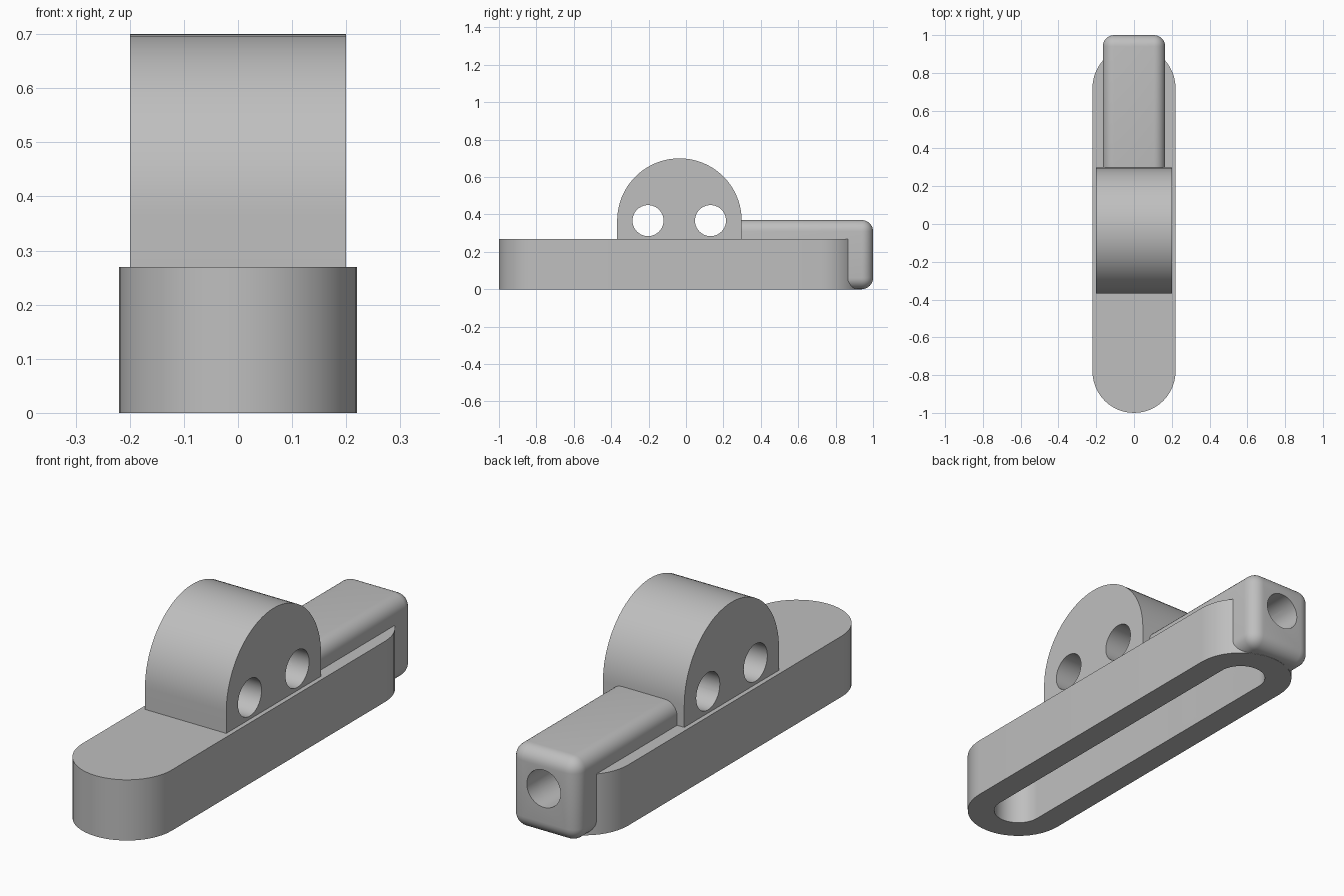
import bpy, bmesh
from math import pi, sin, cos
from mathutils import Vector

if "Cube" in bpy.data.objects:
    bpy.data.objects.remove(bpy.data.objects["Cube"])

grey = bpy.data.materials.new("plain grey")
grey.use_nodes = True
colour = (0.52, 0.52, 0.52, 1)
grey.diffuse_color = colour
grey.node_tree.nodes["Principled BSDF"].inputs["Base Color"].default_value = colour


def arc(cu, cv, r, start, end, n):
    return [(cu + r * cos(start + (end - start) * i / n),
             cv + r * sin(start + (end - start) * i / n)) for i in range(n + 1)]


def prism(name, profile, axis, low, high):
    """Extrude a closed profile along x, y or z."""
    place = {"x": lambda u, v, w: (w, u, v),
             "y": lambda u, v, w: (u, w, v),
             "z": lambda u, v, w: (u, v, w)}[axis]
    bm = bmesh.new()
    face = bm.faces.new([bm.verts.new(place(u, v, low)) for u, v in profile])
    ext = bmesh.ops.extrude_face_region(bm, geom=[face])["geom"]
    verts = [g for g in ext if isinstance(g, bmesh.types.BMVert)]
    bmesh.ops.translate(bm, verts=verts, vec=Vector(place(0, 0, high - low)))
    bmesh.ops.recalc_face_normals(bm, faces=bm.faces)
    mesh = bpy.data.meshes.new(name)
    bm.to_mesh(mesh)
    bm.free()
    mesh.materials.append(grey)
    obj = bpy.data.objects.new(name, mesh)
    bpy.context.collection.objects.link(obj)
    return obj


def apply_modifier(obj, kind, **settings):
    mod = obj.modifiers.new(kind.title(), kind)
    for key, value in settings.items():
        setattr(mod, key, value)
    bpy.ops.object.select_all(action="DESELECT")
    bpy.context.view_layer.objects.active = obj
    obj.select_set(True)
    bpy.ops.object.modifier_apply(modifier=mod.name)


def cut(obj, *cutters):
    for cutter in cutters:
        apply_modifier(obj, "BOOLEAN", operation="DIFFERENCE",
                       solver="EXACT", object=cutter)


def stadium(r, front=-0.78, back=0.72):
    return arc(0, back, r, 0, pi, 24) + arc(0, front, r, pi, 2 * pi, 24)


def circle(u, v, r=0.083):
    return arc(u, v, r, 0, 2 * pi, 40)[:-1]


# Long rounded base
base = prism("base", stadium(0.22), "z", 0, 0.27)

# Rounded block along the back, hooking down over the base end
lug = prism("back_lug", [(-0.165, 0.001), (0.165, 0.001), (0.165, 0.37), (-0.165, 0.37)],
            "y", 0.2, 1.0)
apply_modifier(lug, "BEVEL", width=0.06, segments=8, limit_method="ANGLE")

# Arched block on top
arch = prism("arch_block", arc(-0.035, 0.367, 0.333, 0, pi, 40)
             + [(-0.368, 0.25), (0.298, 0.25)], "x", -0.2, 0.2)

# Underside slot, end bore and two cross holes
slot = prism("slot_cutter", stadium(0.105), "z", -0.1, 0.2)
bore = prism("bore_cutter", circle(0, 0.212), "y", 0.78, 1.1)
holes = [prism("cross_hole_cutter", circle(y, 0.367), "x", -0.3, 0.3)
         for y in (-0.203, 0.131)]
cut(base, slot, bore)
cut(lug, slot, bore, *holes)
cut(arch, *holes)
for cutter in [slot, bore] + holes:
    bpy.data.objects.remove(cutter)

# Smooth curved walls, keep sharp edges
bpy.ops.object.select_all(action="DESELECT")
for part in (base, lug, arch):
    part.select_set(True)
bpy.context.view_layer.objects.active = base
bpy.ops.object.shade_smooth_by_angle(angle=pi / 6)
